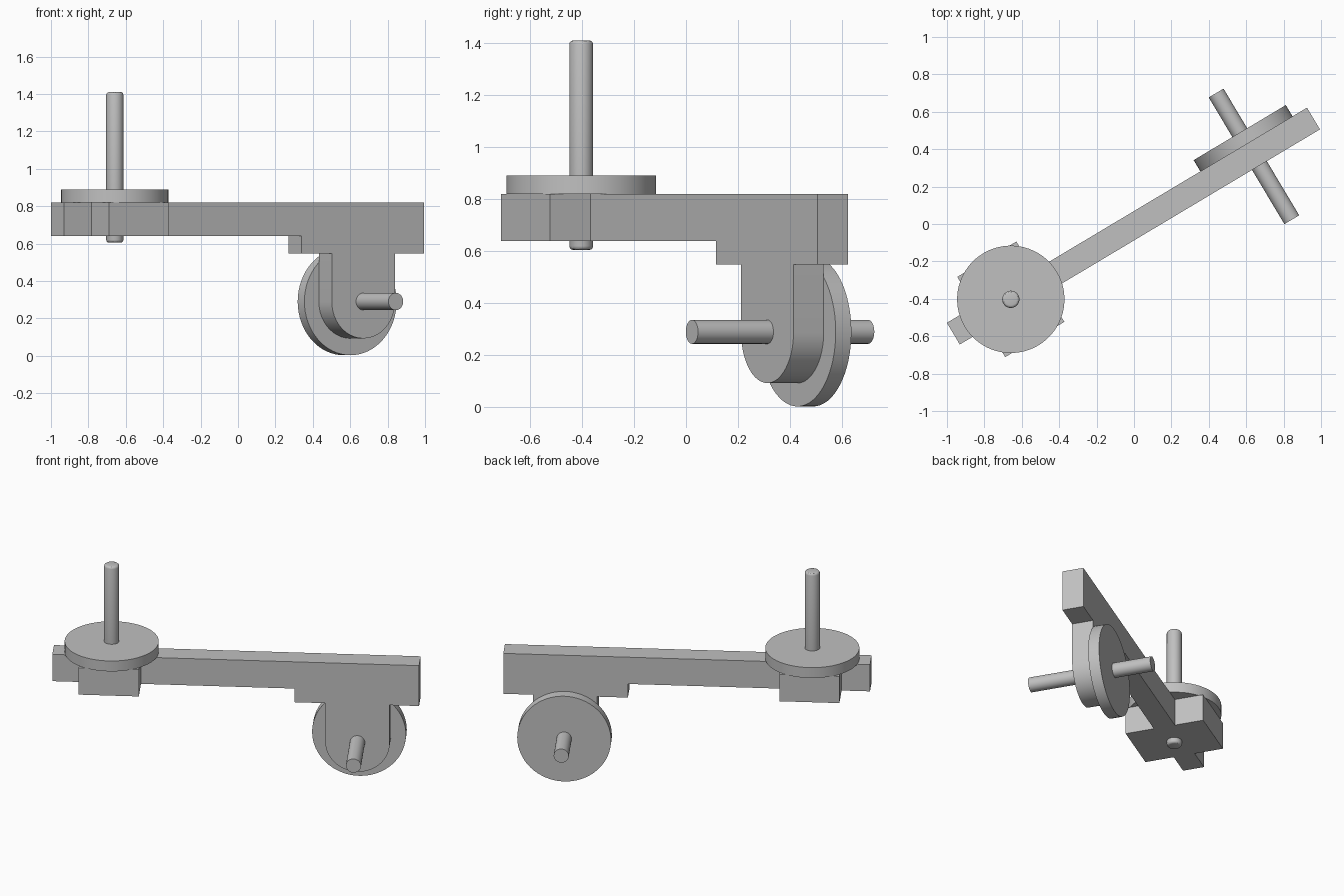
import bpy
import bmesh
from math import radians, sin, cos, pi
from mathutils import Matrix

cube = bpy.data.objects.get("Cube")
if cube:
    bpy.data.objects.remove(cube, do_unlink=True)

# Single grey material
grey = bpy.data.materials.new("plain_grey")
grey.use_nodes = True
COLOUR = (0.53, 0.53, 0.53, 1)
grey.diffuse_color = COLOUR
shader = grey.node_tree.nodes["Principled BSDF"]
shader.inputs["Base Color"].default_value = COLOUR
shader.inputs["Roughness"].default_value = 0.6

# Everything is built along the beam (local x), then turned to its heading
HEADING = Matrix.Rotation(radians(30.85), 4, "Z")
MID = -0.008          # beam centre line
HALF = 0.0675         # half the beam thickness
FRONT, BACK = MID - HALF, MID + HALF
BOTTOM, TOP = 0.64, 0.82
PIVOT_X = -0.772
WHEEL_X, WHEEL_Z = 0.736, 0.29
WHEEL_R, ROD_R = 0.287, 0.046


def finish(name, bm, smooth=False):
    bmesh.ops.recalc_face_normals(bm, faces=bm.faces)
    bm.transform(HEADING)
    mesh = bpy.data.meshes.new(name)
    bm.to_mesh(mesh)
    bm.free()
    mesh.materials.append(grey)
    obj = bpy.data.objects.new(name, mesh)
    bpy.context.collection.objects.link(obj)
    if smooth:
        bpy.ops.object.select_all(action="DESELECT")
        obj.select_set(True)
        bpy.context.view_layer.objects.active = obj
        bpy.ops.object.shade_smooth_by_angle(angle=radians(30))
    return obj


def plate(name, outline, y0, y1, smooth=False):
    """Extrude an x-z outline from y0 to y1."""
    bm = bmesh.new()
    face = bm.faces.new([bm.verts.new((x, y0, z)) for x, z in outline])
    new = bmesh.ops.extrude_face_region(bm, geom=[face])["geom"]
    verts = [v for v in new if isinstance(v, bmesh.types.BMVert)]
    bmesh.ops.translate(bm, verts=verts, vec=(0, y1 - y0, 0))
    return finish(name, bm, smooth)


def cylinder(name, radius, start, end, place, crown=0.0):
    """Cylinder on the z axis from start to end; crown rounds both ends."""
    bm = bmesh.new()
    bmesh.ops.create_cone(bm, cap_ends=True, segments=64, radius1=radius,
                          radius2=radius, depth=end - start)
    if crown:
        rims = [e for e in bm.edges if abs(e.verts[0].co.z - e.verts[1].co.z) < 1e-5]
        bmesh.ops.bevel(bm, geom=rims, offset=crown, segments=3,
                        profile=0.5, affect="EDGES")
    bm.transform(place @ Matrix.Translation((0, 0, (start + end) / 2)))
    return finish(name, bm, True)


# Beam with its deeper end
plate("beam", [(-1.13, BOTTOM), (0.351, BOTTOM), (0.351, 0.548),
               (1.113, 0.548), (1.113, TOP), (-1.13, TOP)], FRONT, BACK)

# Cheek blocks on both sides of the beam, under the flat disc
cheek = [(PIVOT_X + sx * 0.184, z) for sx, z in
         ((-1, BOTTOM), (1, BOTTOM), (1, TOP), (-1, TOP))]
plate("front_cheek_block", cheek, MID - 0.25, FRONT)
plate("back_cheek_block", cheek, BACK, MID + 0.25)

# Flat disc and upright pin
upright = Matrix.Translation((PIVOT_X, MID, 0))
cylinder("flat_disc", WHEEL_R, TOP, 0.89, upright)
cylinder("upright_pin", ROD_R, 0.605, 1.41, upright, 0.015)

# Hanger with a round lower end
R = 0.197
arc = [(WHEEL_X + R * cos(pi + pi * i / 32), WHEEL_Z + R * sin(pi + pi * i / 32))
       for i in range(33)]
plate("hanger", arc + [(WHEEL_X + R, 0.548), (WHEEL_X - R, 0.548)],
      FRONT, BACK, True)

# Wheel and axle across the hanger
across = (Matrix.Translation((WHEEL_X, 0, WHEEL_Z))
          @ Matrix.Rotation(radians(-90), 4, "X"))
cylinder("wheel", WHEEL_R, BACK, BACK + 0.07, across)
cylinder("axle", ROD_R, -0.413, 0.376, across)
